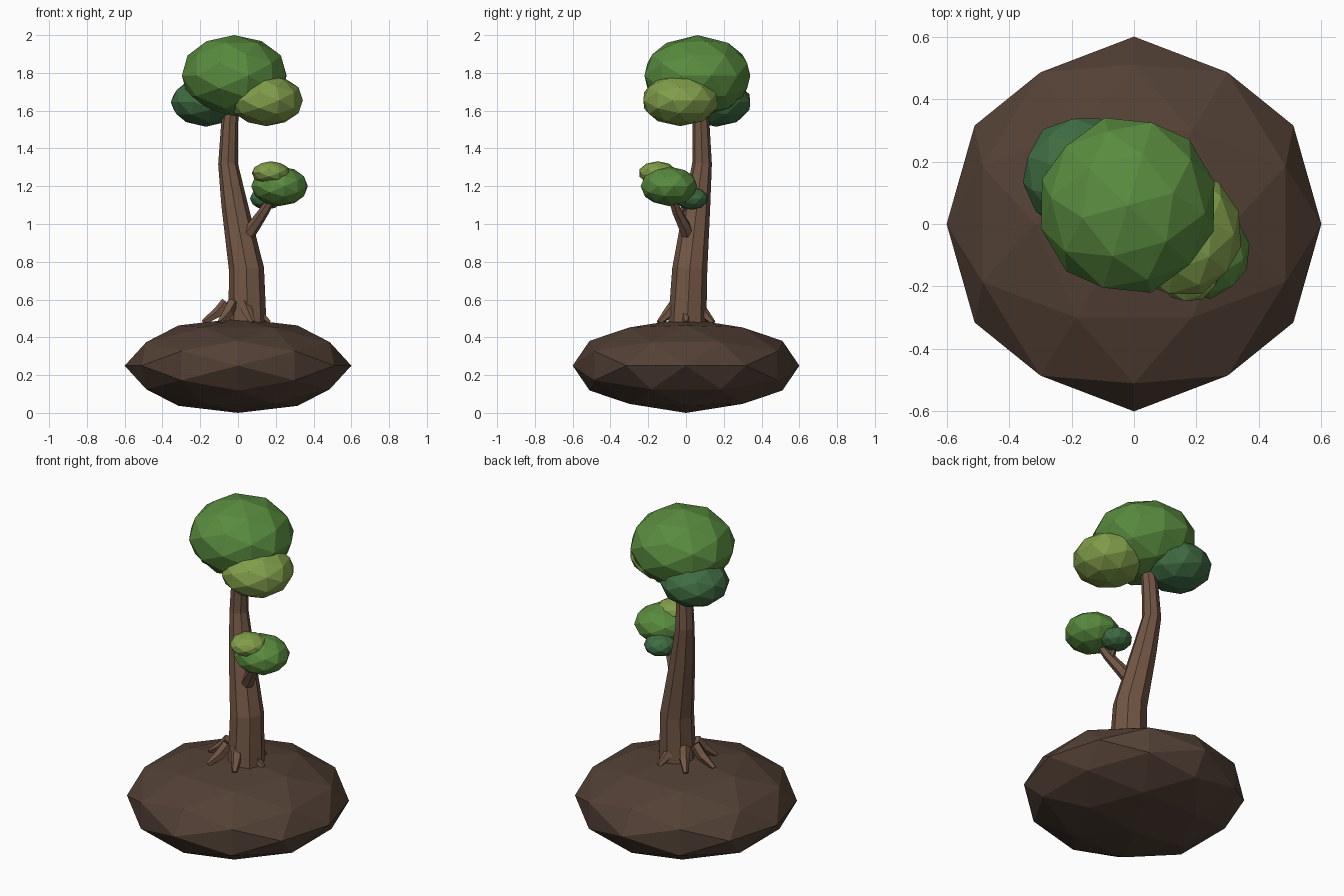
import bpy, bmesh, math
from mathutils import Vector, Matrix

if "Cube" in bpy.data.objects:
    bpy.data.objects.remove(bpy.data.objects["Cube"])


def material(name, rgb):
    m = bpy.data.materials.new(name)
    m.diffuse_color = (*rgb, 1)
    m.use_nodes = True
    m.node_tree.nodes["Principled BSDF"].inputs["Base Color"].default_value = m.diffuse_color
    return m


SOIL = material("soil", (0.085, 0.052, 0.036))
BARK = material("bark", (0.17, 0.095, 0.06))
GREEN = material("leaf_green", (0.10, 0.26, 0.05))
LIME = material("leaf_lime", (0.22, 0.34, 0.07))
DARK = material("leaf_dark", (0.05, 0.15, 0.055))


def finish(name, bm, mat):
    bmesh.ops.recalc_face_normals(bm, faces=bm.faces)
    me = bpy.data.meshes.new(name)
    bm.to_mesh(me)
    bm.free()
    me.materials.append(mat)
    ob = bpy.data.objects.new(name, me)
    bpy.context.collection.objects.link(ob)
    return ob


def blob(name, centre, radii, mat, turn=0):
    """80-face icosphere with a vertex on every axis, turned about z and squashed."""
    phi = (1 + math.sqrt(5)) / 2
    ico = []
    for a in (-1, 1):
        for b in (-phi, phi):
            ico += [Vector((a, 0, b)), Vector((b, a, 0)), Vector((0, b, a))]
    pts = [p.normalized() for p in ico]
    for i, p in enumerate(ico):
        for q in ico[i + 1:]:
            if (p - q).length < 2.1:
                pts.append((p + q).normalized())
    bm = bmesh.new()
    for p in pts:
        bm.verts.new(p)
    bmesh.ops.convex_hull(bm, input=bm.verts[:])
    bm.transform(Matrix.Translation(centre) @ Matrix.Diagonal((*radii, 1))
                 @ Matrix.Rotation(math.radians(turn), 4, 'Z'))
    return finish(name, bm, mat)


def tube(name, path, mat, sides):
    """Tapered faceted tube through (x, y, z, radius) points."""
    bm = bmesh.new()
    pts = [Vector(p[:3]) for p in path]
    rings = []
    for i, c in enumerate(pts):
        d = pts[min(i + 1, len(pts) - 1)] - pts[max(i - 1, 0)]
        rot = Vector((0, 0, 1)).rotation_difference(d)
        ring = []
        for k in range(sides):
            a = math.tau * k / sides
            ring.append(bm.verts.new(
                c + rot @ Vector((math.cos(a), math.sin(a), 0)) * path[i][3]))
        rings.append(ring)
    for r0, r1 in zip(rings, rings[1:]):
        for k in range(sides):
            n = (k + 1) % sides
            bm.faces.new((r0[k], r0[n], r1[n], r1[k]))
    bm.faces.new(rings[0][::-1])
    bm.faces.new(rings[-1])
    return finish(name, bm, mat)


# Ground mound
blob("soil_mound", (0, 0, 0.25), (0.6, 0.6, 0.25), SOIL)

# Curved trunk
tube("trunk", [(0.05, 0.005, 0.44, 0.102), (0.045, 0.02, 0.76, 0.093),
               (-0.02, 0.06, 1.11, 0.069), (-0.053, 0.085, 1.32, 0.052),
               (-0.045, 0.08, 1.52, 0.045), (-0.03, 0.07, 1.68, 0.038)], BARK, 8)

# Side branch and its twig
tube("side_branch", [(0.05, 0.01, 0.94, 0.036), (0.085, -0.01, 0.99, 0.034),
                     (0.14, -0.05, 1.07, 0.027), (0.20, -0.085, 1.17, 0.02)], BARK, 6)
tube("twig", [(0.125, -0.04, 1.05, 0.018), (0.15, 0.025, 1.13, 0.012)], BARK, 5)

# Root flares
for i in range(6):
    a = math.tau * i / 6
    c, s = math.cos(a), math.sin(a)
    tube(f"root_{i + 1}", [(0.06 * c, 0.06 * s, 0.585, 0.03),
                           (0.105 * c, 0.105 * s, 0.53, 0.03),
                           (0.175 * c - 0.01, 0.165 * s, 0.478, 0.014)], BARK, 5)

# Crown foliage
blob("crown_main", (-0.02, 0.06, 1.785), (0.287, 0.29, 0.215), GREEN, 15)
blob("crown_dark", (-0.17, 0.16, 1.645), (0.188, 0.188, 0.13), DARK, 40)
blob("crown_lime", (0.15, -0.03, 1.655), (0.197, 0.207, 0.137), LIME, 20)

# Side branch foliage
blob("side_leaf_green", (0.22, -0.09, 1.2), (0.152, 0.152, 0.105), GREEN, 10)
blob("side_leaf_lime", (0.175, -0.15, 1.27), (0.102, 0.102, 0.062), LIME, 25)
blob("side_leaf_dark", (0.15, 0.03, 1.135), (0.087, 0.087, 0.06), DARK, 35)
